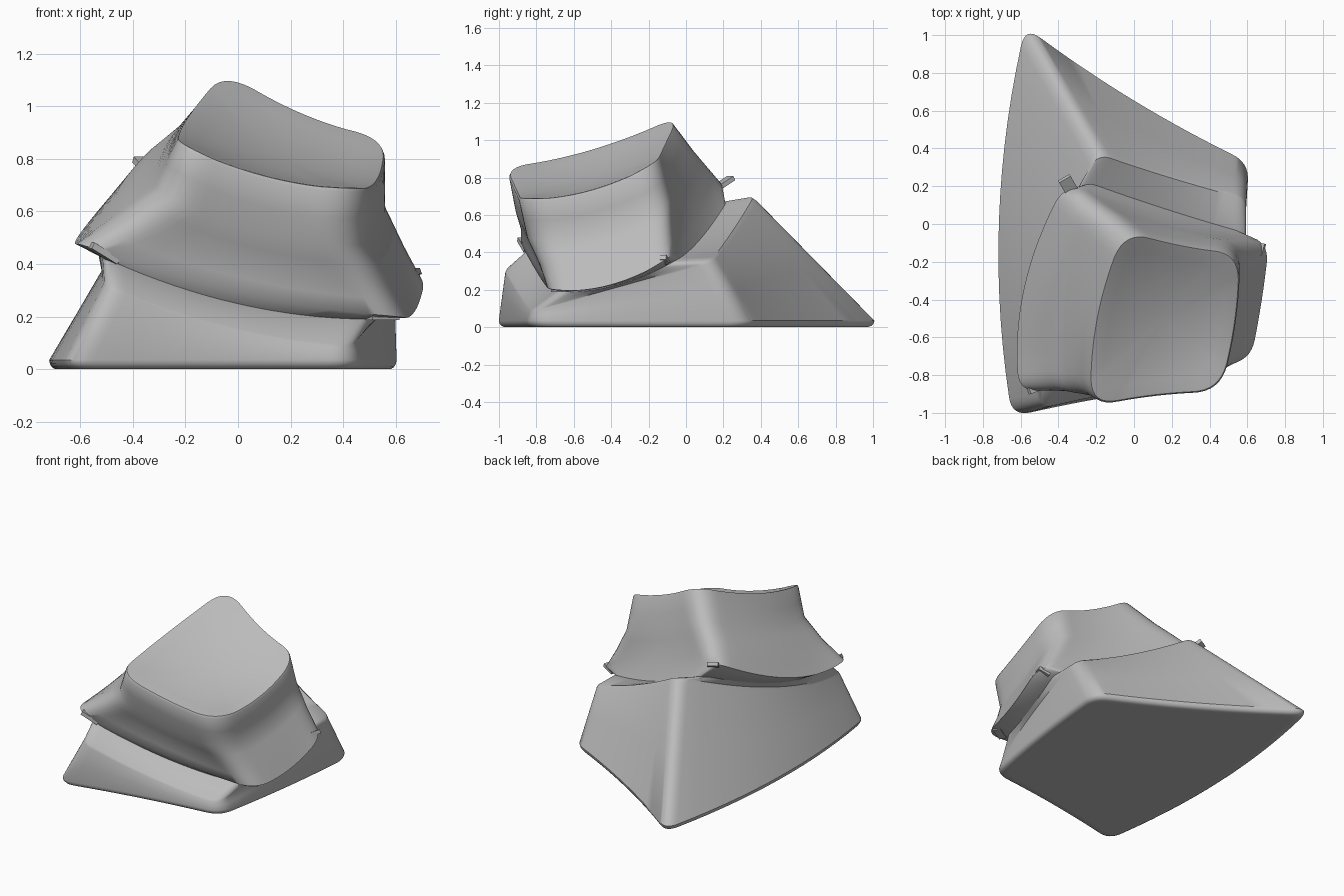
import bpy, bmesh, math
from mathutils import Vector

if "Cube" in bpy.data.objects:
    bpy.data.objects.remove(bpy.data.objects["Cube"])

grey = bpy.data.materials.new("plain grey")
grey.diffuse_color = (0.5, 0.5, 0.5, 1)
grey.use_nodes = True
grey.node_tree.nodes["Principled BSDF"].inputs["Base Color"].default_value = grey.diffuse_color


def ring(corners, bows, radius, n=14, m=8):
    """Closed rounded four-sided loop: corners FL, FR, BR, BL; bows bend front, right, back, left."""
    c = [Vector(p) for p in corners]
    edges = []
    for i in range(4):
        a, b = c[i], c[(i + 1) % 4]
        k = (a + b) / 2 + 2 * Vector(bows[i])
        t0 = radius / (b - a).length
        ts = [t0 + (1 - 2 * t0) * j / n for j in range(n + 1)]
        edges.append([a * (1 - t) ** 2 + k * 2 * t * (1 - t) + b * t * t for t in ts])
    pts = []
    for i in range(4):
        pts += edges[i]
        p, q, k = edges[i][-1], edges[(i + 1) % 4][0], c[(i + 1) % 4]
        pts += [p * (1 - t) ** 2 + k * 2 * t * (1 - t) + q * t * t
                for t in (j / m for j in range(1, m))]
    return pts


def blend(a, b, t):
    return [p.lerp(q, t) for p, q in zip(a, b)]


def loft(name, rings, bottom, top, angle=35):
    """Skin a stack of loops and close both ends with fans."""
    bm = bmesh.new()
    loops = [[bm.verts.new(p) for p in r] for r in rings]
    size = len(loops[0])
    for lo, hi in zip(loops, loops[1:]):
        for i in range(size):
            j = (i + 1) % size
            bm.faces.new((lo[i], lo[j], hi[j], hi[i]))
    for loop, centre in ((loops[0], bottom), (loops[-1], top)):
        v = bm.verts.new(centre)
        for i in range(size):
            bm.faces.new((loop[i], loop[(i + 1) % size], v))
    bmesh.ops.recalc_face_normals(bm, faces=bm.faces)
    return finish(name, bm, angle)


def finish(name, bm, angle):
    mesh = bpy.data.meshes.new(name)
    bm.to_mesh(mesh)
    bm.free()
    mesh.materials.append(grey)
    ob = bpy.data.objects.new(name, mesh)
    bpy.context.collection.objects.link(ob)
    bpy.ops.object.select_all(action='DESELECT')
    ob.select_set(True)
    bpy.context.view_layer.objects.active = ob
    bpy.ops.object.shade_smooth_by_angle(angle=math.radians(angle))
    return ob


# Base: wedge with a curved left side and a sloping ledge front and back
foot_bows = [(0, 0.02, 0), (0.02, 0, 0), (-0.02, -0.03, 0), (-0.105, 0, 0)]
foot = ring([(-0.645, -1.02, 0.035), (0.45, -0.84, 0.035), (0.61, 0.325, 0.035),
             (-0.575, 1.045, 0.035)], foot_bows, 0.1)
middle = Vector((-0.05, -0.1, 0))


def sole(scale, z):
    return [Vector((middle.x + (p.x - middle.x) * scale,
                    middle.y + (p.y - middle.y) * scale, z)) for p in foot]


ledge = ring([(-0.50, -0.98, 0.32), (0.43, -0.825, 0.085), (0.60, 0.14, 0.355),
              (-0.19, 0.38, 0.715)],
             [(0, 0.02, -0.045), (0.02, 0, 0), (0, -0.01, -0.03), (-0.12, 0, -0.06)], 0.08)
seat = ring([(-0.50, -0.87, 0.42), (0.49, -0.69, 0.19), (0.60, -0.05, 0.36),
             (-0.27, 0.23, 0.69)],
            [(0, 0.02, -0.055), (0.015, 0, -0.05), (0, -0.01, -0.05), (-0.12, 0, -0.06)], 0.08)
loft("base", [sole(0.92, 0), sole(0.965, 0), sole(0.985, 0.008), sole(0.996, 0.02), foot,
              blend(foot, ledge, 0.5), blend(foot, ledge, 0.97), blend(ledge, seat, 0.05), seat],
     (-0.05, -0.1, 0), (0.08, -0.35, 0.32))

# Cap: flared skirt, waist and upright rim around a dished top
skirt = ring([(-0.605, -0.90, 0.48), (0.615, -0.73, 0.20), (0.715, -0.09, 0.37),
              (-0.36, 0.22, 0.80)],
             [(0, 0.02, -0.05), (0.01, 0, -0.06), (0, -0.02, -0.05), (-0.10, 0, -0.10)], 0.12)
flare = ring([(-0.44, -0.91, 0.57), (0.53, -0.78, 0.33), (0.645, -0.09, 0.50),
              (-0.27, 0.15, 0.895)],
             [(0, 0.03, -0.05), (0.02, 0, -0.05), (0, -0.03, -0.05), (-0.10, 0, -0.05)], 0.14)
waist = ring([(-0.29, -0.94, 0.67), (0.45, -0.85, 0.47), (0.57, -0.09, 0.66),
              (-0.17, 0.08, 0.985)],
             [(0, 0.03, -0.05), (0.02, 0, -0.05), (0, -0.03, -0.05), (-0.08, 0, -0.04)], 0.15)
rim = ring([(-0.23, -0.97, 0.845), (0.455, -0.89, 0.67), (0.56, -0.15, 0.87),
            (-0.05, -0.03, 1.125)],
           [(0, 0.02, -0.04), (0.03, 0, -0.055), (0, -0.02, -0.04), (-0.06, 0, -0.045)], 0.15)
dish = Vector((0.16, -0.5, 0.805))


def plane(p):
    """Tilted plane through the dish centre."""
    return dish.z - 0.30 * (p.x - dish.x) + 0.35 * (p.y - dish.y)


def dish_ring(t):
    out = []
    for p in rim:
        q = p.lerp(dish, t)
        q.z = plane(q) + (p.z + 0.015 - plane(p)) * (1 - t) ** 2
        out.append(q)
    return out


edge = [p + Vector((0, 0, 0.012)) for p in blend(rim, [dish] * len(rim), 0.015)]
loft("cap", [seat, skirt, blend(skirt, flare, 0.5), flare, blend(flare, waist, 0.5), waist,
             blend(waist, rim, 0.5), rim, edge]
     + [dish_ring(t) for t in (0.05, 0.2, 0.35, 0.5, 0.65, 0.8, 0.92)],
     (0.08, -0.35, 0.32), dish, 50)


# Small tabs poking out of the seam at the four corners
def tab(name, at, size, turn, tilt):
    bm = bmesh.new()
    bmesh.ops.create_cube(bm, size=1)
    bmesh.ops.scale(bm, vec=size, verts=bm.verts)
    ob = finish(name, bm, 30)
    ob.location = at
    ob.rotation_euler = (0, math.radians(tilt), math.radians(turn))


tab("back_left_tab", (-0.345, 0.20, 0.77), (0.11, 0.07, 0.025), 120, -30)
tab("front_left_tab", (-0.51, -0.86, 0.44), (0.12, 0.05, 0.025), 20, 30)
tab("back_right_tab", (0.65, -0.13, 0.36), (0.08, 0.07, 0.025), -15, -20)
tab("front_right_tab", (0.55, -0.67, 0.20), (0.12, 0.05, 0.025), 30, 0)
